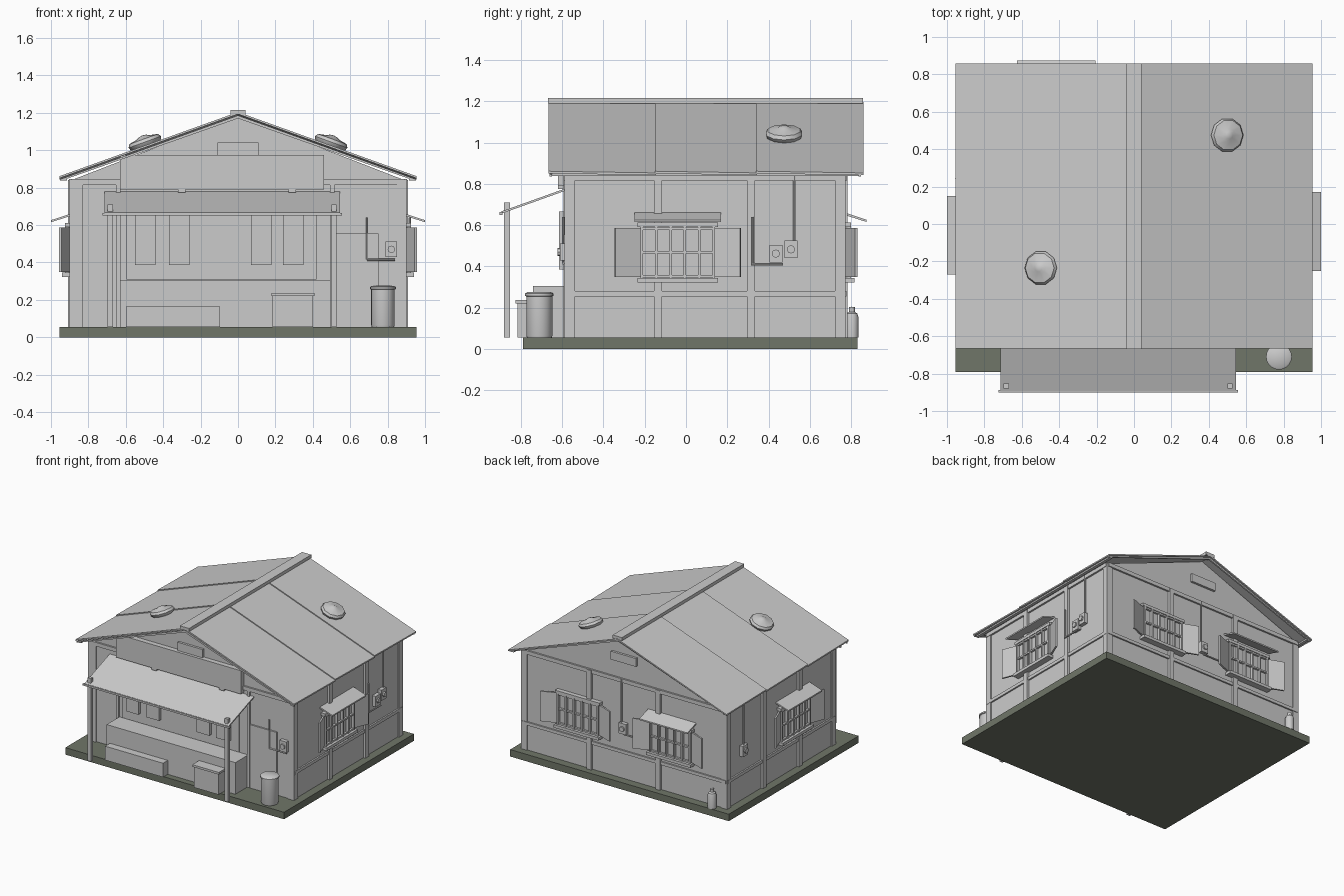
import bpy, bmesh, math
from mathutils import Vector, Matrix

if "Cube" in bpy.data.objects:
    bpy.data.objects.remove(bpy.data.objects["Cube"])


def material(name, c):
    m = bpy.data.materials.new(name)
    m.diffuse_color = (*c, 1)
    m.use_nodes = True
    m.node_tree.nodes["Principled BSDF"].inputs["Base Color"].default_value = m.diffuse_color
    return m


GREY = material("plain grey", (0.6, 0.6, 0.6))
OLIVE = material("dark olive concrete", (0.16, 0.18, 0.14))

# Wall-relative coordinates: u along the wall, d outwards, z up
WALL = {
    "right": lambda u, d, z: Vector((0.89 + d, u, z)),
    "left": lambda u, d, z: Vector((-0.89 - d, u, z)),
    "front": lambda u, d, z: Vector((u, -0.58 - d, z)),
    "back": lambda u, d, z: Vector((u, 0.765 + d, z)),
    "world": lambda u, d, z: Vector((u, d, z)),
}


def finish(name, bm, mat, smooth=False):
    bmesh.ops.recalc_face_normals(bm, faces=bm.faces)
    me = bpy.data.meshes.new(name)
    bm.to_mesh(me)
    bm.free()
    me.materials.append(mat)
    ob = bpy.data.objects.new(name, me)
    bpy.context.collection.objects.link(ob)
    if smooth:
        bpy.ops.object.select_all(action='DESELECT')
        ob.select_set(True)
        bpy.context.view_layer.objects.active = ob
        bpy.ops.object.shade_smooth_by_angle(angle=math.radians(40))
    return ob


def prism(name, pts, sweep, wall="world", mat=GREY):
    """Polygon of (u, d, z) points swept by a (u, d, z) vector."""
    f, bm = WALL[wall], bmesh.new()
    a = [bm.verts.new(f(*p)) for p in pts]
    b = [bm.verts.new(f(*(Vector(p) + Vector(sweep)))) for p in pts]
    bm.faces.new(a)
    bm.faces.new(b)
    for i in range(len(a)):
        j = (i + 1) % len(a)
        bm.faces.new((a[i], a[j], b[j], b[i]))
    return finish(name, bm, mat)


def box(name, u0, u1, d0, d1, z0, z1, wall="world", mat=GREY):
    return prism(name, [(u0, d0, z0), (u1, d0, z0), (u1, d1, z0), (u0, d1, z0)],
                 (0, 0, z1 - z0), wall, mat)


def lathe(name, profile, matrix, sides=16):
    """Turned solid; profile is (radius, height) starting and ending on the axis."""
    bm = bmesh.new()
    vs = [bm.verts.new((r, 0, h)) for r, h in profile]
    es = [bm.edges.new(p) for p in zip(vs, vs[1:])]
    bmesh.ops.spin(bm, geom=vs + es, axis=(0, 0, 1), cent=(0, 0, 0),
                   angle=math.tau, steps=sides)
    bmesh.ops.remove_doubles(bm, verts=bm.verts, dist=0.0005)
    bmesh.ops.transform(bm, matrix=matrix, verts=bm.verts)
    return finish(name, bm, GREY, True)


def rod(name, p0, p1, r=0.006, wall="world"):
    a, b = WALL[wall](*p0), WALL[wall](*p1)
    m = Matrix.Translation(a) @ (b - a).to_track_quat('Z', 'Y').to_matrix().to_4x4()
    return lathe(name, [(0, 0), (r, 0), (r, (b - a).length), (0, (b - a).length)], m, 8)


# Slab, walls and gable
box("base_slab", -0.955, 0.955, -0.79, 0.83, 0, 0.055, mat=OLIVE)
box("walls", -0.89, 0.89, -0.58, 0.765, 0.055, 0.84)
prism("gables", [(-0.89, -0.58, 0.84), (0.89, -0.58, 0.84), (0, -0.58, 1.185)], (0, 1.345, 0))

# Corner posts
for sx in (-1, 1):
    for y in (-0.5625, 0.7475):
        box("corner_post", sx * 0.875 - 0.025, sx * 0.875 + 0.025, y - 0.025, y + 0.025, 0.055, 0.84)

# Rails and battens on the walls
for w, u0, u1, battens in (("right", -0.58, 0.765, (-0.135, 0.315)),
                           ("left", -0.58, 0.765, (-0.135, 0.315)),
                           ("back", -0.89, 0.89, (-0.3, 0.3))):
    box("waist_rail", u0, u1, 0, 0.012, 0.255, 0.28, w)
    box("wall_plate", u0, u1, 0, 0.014, 0.815, 0.845, w)
    for u in battens:
        box("wall_batten", u - 0.02, u + 0.02, 0, 0.018, 0.055, 0.84, w)
box("front_wall_plate", -0.89, 0.89, 0, 0.014, 0.815, 0.845, "front")
for u in (-0.84, -0.64, 0.505):
    box("front_batten", u - 0.012, u + 0.012, 0, 0.012, 0.055, 0.82, "front")

# Roof sheets, slightly lapped, with ridge cap
for sx in (-1, 1):
    seams = (-0.665, -0.15, 0.34, 0.855) if sx > 0 else (-0.665, -0.16, 0.36, 0.855)
    for y0, y1 in zip(seams, seams[1:]):
        corners = [(0, y0, 1.193), (sx * 0.955, y0, 0.85), (sx * 0.955, y1 + 0.004, 0.842),
                   (0, y1 + 0.004, 1.185)]
        prism("roof_sheet", corners, (0, 0, 0.011))
    # Barge boards along the verge
    for y in (-0.66, 0.835):
        prism("barge_board", [(0, y, 1.186), (sx * 0.95, y, 0.845), (sx * 0.95, y, 0.835),
                              (0, y, 1.17)], (0, 0.012, 0))
    # Eave beam
    box("eave_beam", sx * 0.925 - 0.012, sx * 0.925 + 0.012, -0.655, 0.845, 0.838, 0.85)
box("ridge_cap", -0.04, 0.04, -0.668, 0.857, 1.19, 1.215)

# Roof vents perpendicular to each slope
for sx, y in ((-1, -0.235), (1, 0.475)):
    m = (Matrix.Translation((sx * 0.49, y, 1.02))
         @ Matrix.Rotation(sx * math.atan(0.361), 4, 'Y'))
    lathe("roof_vent", [(0, -0.01), (0.06, -0.01), (0.085, 0.008), (0.092, 0.025), (0.082, 0.042),
                        (0.035, 0.052), (0.02, 0.06), (0, 0.063)], m, 10)

# Gable vents and blank sign board
for w in ("front", "back"):
    box("gable_vent", -0.11, 0.11, 0, 0.018, 0.975, 1.04, w)
box("sign_board", -0.63, 0.46, 0, 0.04, 0.79, 0.975, "front")


# Barred windows with shutters, sill and optional hood
def window(w, c, hood):
    h = 0.18
    box("window_pane", c - h, c + h, 0, 0.012, 0.345, 0.6, w)
    box("window_sill", c - h - 0.015, c + h + 0.015, 0, 0.05, 0.322, 0.345, w)
    box("window_lintel", c - h - 0.015, c + h + 0.015, 0, 0.035, 0.59, 0.612, w)
    for i in range(6):
        u = c - h + 0.006 + i * (2 * h - 0.012) / 5
        box("window_bar", u - 0.006, u + 0.006, 0.012, 0.034, 0.345, 0.595, w)
    for z in (0.352, 0.468, 0.583):
        box("window_crossbar", c - h, c + h, 0.014, 0.03, z - 0.006, z + 0.006, w)
    for s in (-1, 1):
        e = c + s * h
        prism("shutter", [(e, 0.005, 0.35), (e, 0.019, 0.35), (e + s * 0.122, 0.066, 0.35),
                          (e + s * 0.126, 0.054, 0.35)], (0, 0, 0.237), w)
    if hood:
        prism("window_hood", [(c - 0.21, 0, 0.65), (c - 0.21, 0, 0.662), (c - 0.21, 0.11, 0.626),
                              (c - 0.21, 0.11, 0.615)], (0.42, 0, 0), w)


window("right", -0.04, True)
window("left", -0.06, True)
window("back", -0.415, True)
window("back", 0.39, False)


# Meter boxes and conduits
def meter(w, u, z, r=0.031):
    box("meter_box", u - r, u + r, 0, 0.03, z - 0.042, z + 0.042, w)
    rod("meter_dial", (u, 0.03, z), (u, 0.042, z), 0.02, w)


meter("right", 0.435, 0.462)
meter("right", 0.508, 0.483)
rod("conduit", (0.525, 0.012, 0.52), (0.525, 0.012, 0.84), 0.006, "right")
rod("conduit_branch", (0.315, 0.028, 0.41), (0.47, 0.028, 0.41), 0.006, "right")
rod("conduit_drop", (0.32, 0.028, 0.41), (0.32, 0.028, 0.64), 0.006, "right")
meter("left", 0.57, 0.45)
rod("conduit", (0.57, 0.012, 0.49), (0.57, 0.012, 0.84), 0.006, "left")
meter("back", 0.0, 0.46)
rod("conduit", (0.02, 0.012, 0.5), (0.02, 0.012, 0.84), 0.006, "back")
rod("conduit_branch", (0.0, 0.012, 0.41), (-0.16, 0.012, 0.41), 0.006, "back")
meter("front", 0.82, 0.47)
rod("conduit", (0.69, 0.015, 0.415), (0.69, 0.015, 0.64), 0.006, "front")
rod("conduit_branch", (0.69, 0.015, 0.415), (0.84, 0.015, 0.415), 0.006, "front")

# Shop front: panel, hanging boards, counter, bench, crate and door
box("serving_panel", -0.595, 0.42, 0, 0.009, 0.31, 0.74, "front")
for u in (-0.495, -0.315, 0.125, 0.295):
    box("hanging_board", u - 0.055, u + 0.055, 0.009, 0.035, 0.385, 0.665, "front")
box("counter", -0.63, 0.495, 0, 0.16, 0.055, 0.305, "front")
box("bench", -0.6, -0.095, 0.15, 0.22, 0.055, 0.165, "front")
box("crate", 0.185, 0.4, 0.12, 0.235, 0.055, 0.22, "front")
box("crate_lid", 0.178, 0.41, 0.115, 0.245, 0.22, 0.237, "front")
box("door", 0.52, 0.75, 0, 0.012, 0.055, 0.555, "front")

# Porch canopy on posts
prism("porch_canopy", [(-0.715, 0, 0.768), (-0.715, 0, 0.779), (-0.715, 0.315, 0.666),
                       (-0.715, 0.315, 0.655)], (1.26, 0, 0), "front")
box("canopy_front_strip", -0.725, 0.555, 0.308, 0.322, 0.65, 0.664, "front")
for u in (-0.683, 0.513):
    box("porch_post", u - 0.014, u + 0.014, 0.273, 0.3, 0.055, 0.71, "front")
for u in (-0.3, 0.29):
    box("canopy_bracket", u - 0.02, u + 0.02, 0, 0.04, 0.775, 0.792, "front")

# Drum at the front, gas bottle at the back
lathe("drum", [(0, 0), (0.06, 0), (0.063, 0.01), (0.063, 0.2), (0.069, 0.203), (0.069, 0.213),
               (0.06, 0.22), (0, 0.222)], Matrix.Translation((0.775, -0.71, 0.055)), 20)
lathe("gas_bottle", [(0, 0), (0.032, 0), (0.032, 0.1), (0.026, 0.118), (0.014, 0.125),
                     (0.014, 0.148), (0, 0.15)], Matrix.Translation((-0.79, 0.803, 0.055)), 12)
